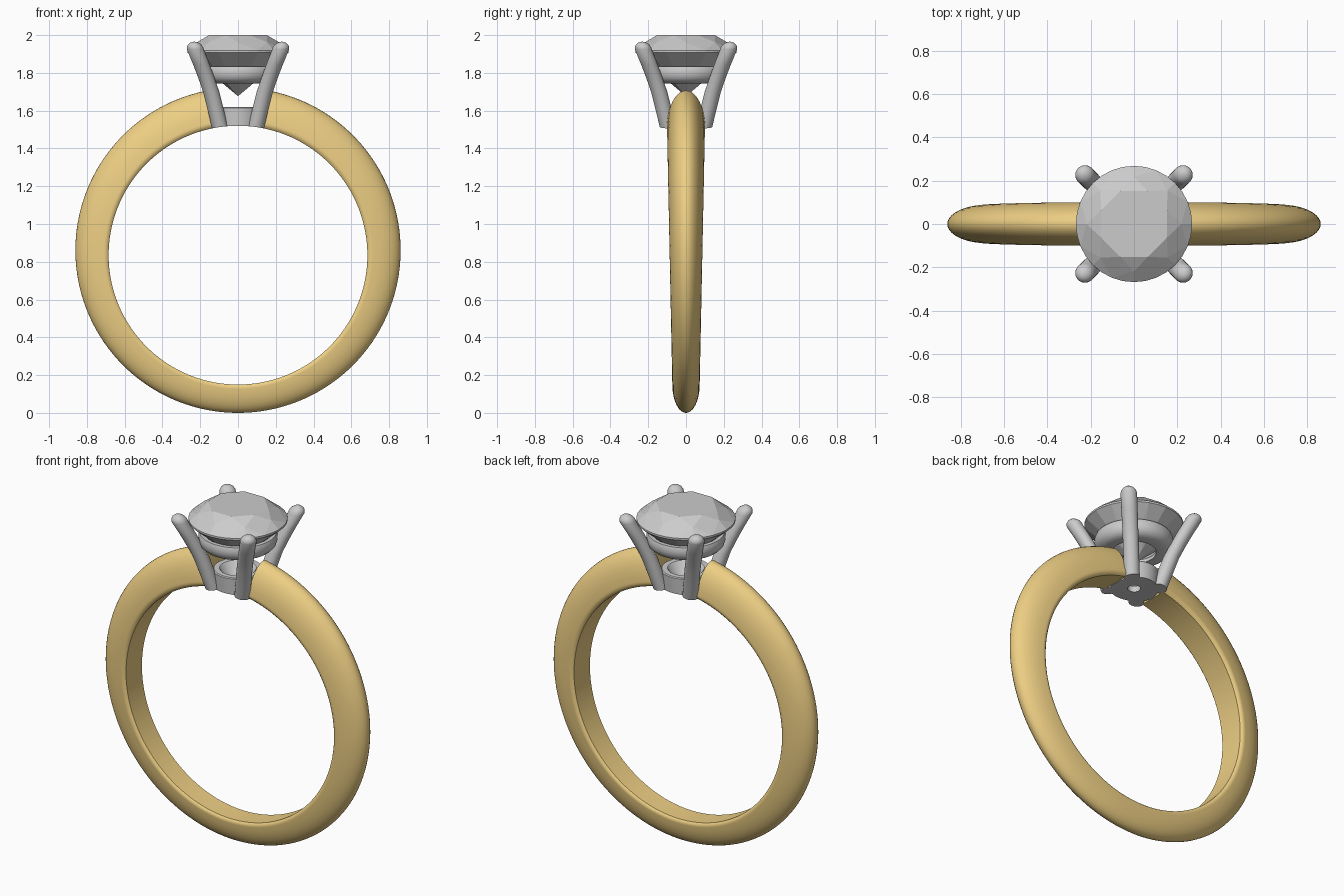
import bpy, bmesh
from math import sin, cos, pi, radians, sqrt

if "Cube" in bpy.data.objects:
    bpy.data.objects.remove(bpy.data.objects["Cube"])

FINGER_R, FINGER_Z = 0.685, 0.835


def make(name, verts, faces, smooth=True):
    me = bpy.data.meshes.new(name)
    me.from_pydata(verts, [], faces)
    bm = bmesh.new()
    bm.from_mesh(me)
    bmesh.ops.remove_doubles(bm, verts=bm.verts, dist=1e-5)
    bmesh.ops.recalc_face_normals(bm, faces=bm.faces)
    bm.to_mesh(me)
    bm.free()
    ob = bpy.data.objects.new(name, me)
    bpy.context.collection.objects.link(ob)
    if smooth:
        shade(ob)
    return ob


def activate(ob):
    bpy.ops.object.select_all(action='DESELECT')
    ob.select_set(True)
    bpy.context.view_layer.objects.active = ob


def shade(ob):
    activate(ob)
    bpy.ops.object.shade_smooth_by_angle(angle=radians(35))


def loft(name, rings, closed=False):
    """Skin equal-sized rings; cap the ends unless the loft closes on itself."""
    n, m = len(rings[0]), len(rings)
    verts = [v for r in rings for v in r]
    faces = []
    for i in range(m if closed else m - 1):
        a, b = i * n, (i + 1) % m * n
        faces += [(a + j, a + (j + 1) % n, b + (j + 1) % n, b + j) for j in range(n)]
    if not closed:
        faces += [tuple(range(n)), tuple(range((m - 1) * n, m * n))]
    return make(name, verts, faces)


def circle(x, y, z, r, n):
    return [(x + r * cos(2 * pi * k / n), y + r * sin(2 * pi * k / n), z) for k in range(n)]


def lathe(name, profile, n=64):
    return loft(name, [circle(0, 0, z, r, n) for r, z in profile], closed=True)


# Band: D-shaped section swept round the finger, thicker and wider at the top
section = [(-0.86, 0), (-0.96, 0.05), (-0.995, 0.11)]
section += [(-cos(pi * k / 20), sin(pi * k / 20)) for k in range(1, 20)]
section += [(-y, t) for y, t in reversed(section[:3])]
rings = []
start, steps = radians(11), 128
for i in range(steps + 1):
    a = start + (2 * pi - 2 * start) * i / steps
    ring = []
    width = 0.087 + 0.0145 * cos(a)
    for y, t in section:
        r = FINGER_R + (0.861 - FINGER_R) * t
        cz = FINGER_Z + (0.861 - FINGER_Z) * t
        ring.append((r * sin(a), y * width, cz + r * cos(a)))
    rings.append(ring)
band = loft("band", rings)
gold = bpy.data.materials.new("gold")
gold.diffuse_color = (0.85, 0.62, 0.23, 1)
gold.use_nodes = True
gold.node_tree.nodes["Principled BSDF"].inputs["Base Color"].default_value = gold.diffuse_color
band.data.materials.append(gold)

# Prongs: four leaning rods with domed tips
path = [(0.08, 1.45, 0.043), (0.095, 1.51, 0.043), (0.117, 1.60, 0.043), (0.142, 1.70, 0.043),
        (0.168, 1.775, 0.043), (0.194, 1.845, 0.044), (0.226, 1.925, 0.045)]
path += [(0.226 + 0.006 * sin(radians(t)), 1.925 + 0.04 * sin(radians(t)), 0.045 * cos(radians(t)))
         for t in (20, 40, 60, 75, 86)]
metal = []
for side, sx, sy in (("front_left", -1, -1), ("front_right", 1, -1),
                     ("back_left", -1, 1), ("back_right", 1, 1)):
    metal.append(loft(side + "_prong", [circle(sx * d, sy * d, z, r, 24) for d, z, r in path]))

# Base collar: small cup joining the prongs
metal.append(lathe("base_collar", [(0.125, 1.46), (0.13, 1.54), (0.135, 1.615), (0.13, 1.62),
                                   (0.1, 1.62), (0.094, 1.615), (0.075, 1.58), (0.035, 1.555),
                                   (0.035, 1.46)]))

# Trim the prongs and collar to the finger opening
bpy.ops.mesh.primitive_cylinder_add(vertices=128, radius=FINGER_R, depth=1,
                                    location=(0, 0, FINGER_Z), rotation=(pi / 2, 0, 0))
cutter = bpy.context.object
cutter.name = "finger_cutter"
cutter.hide_render = True
for ob in metal:
    activate(ob)
    mod = ob.modifiers.new("trim", 'BOOLEAN')
    mod.operation, mod.object, mod.solver = 'DIFFERENCE', cutter, 'EXACT'
    bpy.ops.object.modifier_apply(modifier=mod.name)
    shade(ob)
bpy.data.objects.remove(cutter)

# Gallery ring: seat under the stone
lathe("gallery_ring", [(0.12, 1.745), (0.168, 1.745), (0.19, 1.755), (0.206, 1.772), (0.213, 1.795),
                       (0.213, 1.82), (0.207, 1.835), (0.185, 1.835), (0.12, 1.765)])

# Stone: round brilliant cut
G = 32


def polar(r, deg, z):
    return (r * cos(radians(deg)), r * sin(radians(deg)), z)


table = [polar(0.165, 22.5 + 45 * k, 2.0) for k in range(8)]
star = [polar(0.218, 45 * k, 1.962) for k in range(8)]
upper = [polar(0.268, 360 * k / G, 1.919) for k in range(G)]
lower = [polar(0.268, 360 * k / G, 1.908) for k in range(G)]
pav = [polar(0.065, 45 * k, 1.731) for k in range(8)]
verts = table + star + upper + lower + pav + [(0, 0, 1.677)]
T, S, U, L, P = 0, 8, 16, 16 + G, 16 + 2 * G
C = P + 8
faces = [tuple(range(8))]
for k in range(8):
    p, n = (k - 1) % 8, (k + 1) % 8
    g = [(4 * k + j) % G for j in range(-2, 3)]
    faces.append((T + p, S + k, T + k))                      # star facet
    faces.append((T + k, S + k, U + g[4], S + n))            # kite facet
    for h in (g[:3], g[2:]):                                 # girdle facets
        faces.append((S + k, *[U + i for i in h]))
        faces.append((P + k, *[L + i for i in h]))
    faces.append((C, P + k, L + g[4], P + n))                # pavilion main
faces += [(U + i, U + (i + 1) % G, L + (i + 1) % G, L + i) for i in range(G)]
make("stone", verts, faces, smooth=False)
